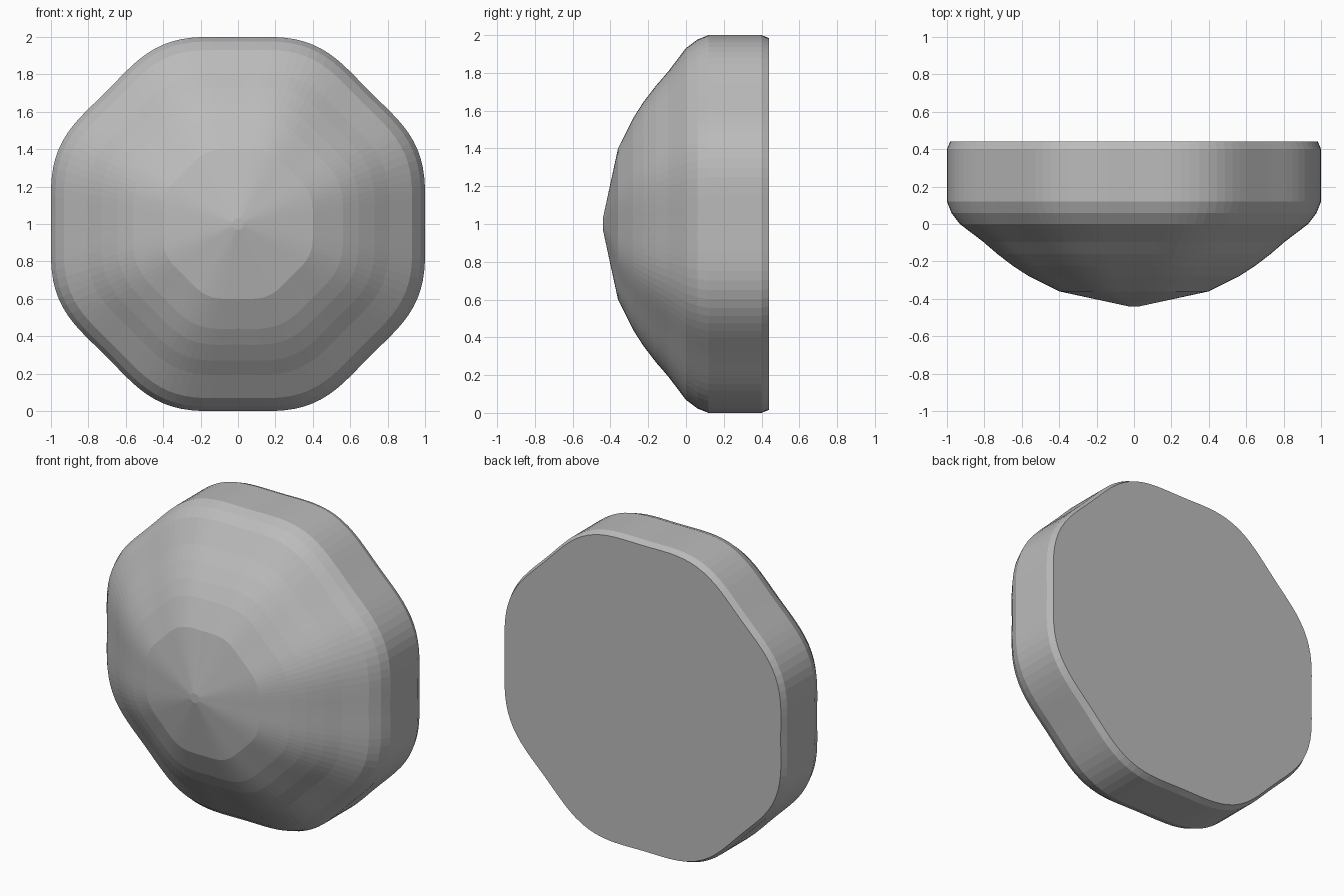
import bpy
import bmesh
import math

if "Cube" in bpy.data.objects:
    bpy.data.objects.remove(bpy.data.objects["Cube"])

SEGMENTS = 128

# Profile from the domed front to the flat back: (y position, radius)
PROFILE = [
    (-0.44, 0.03), (-0.36, 0.40), (-0.345, 0.43), (-0.28, 0.56),
    (-0.225, 0.645), (-0.16, 0.73), (-0.095, 0.805), (0.0, 0.93),
    (0.06, 0.975), (0.12, 0.999), (0.40, 0.999), (0.44, 0.982),
]


def ring(bm, y, radius):
    """Closed loop with a softly eight-cornered outline."""
    verts = []
    for i in range(SEGMENTS):
        a = 2 * math.pi * i / SEGMENTS
        r = radius * (1.02 - 0.02 * math.cos(8 * a))
        verts.append(bm.verts.new((r * math.cos(a), y, 1 + r * math.sin(a))))
    return verts


# Domed button body: lofted rings capped at both ends
bm = bmesh.new()
rings = [ring(bm, y, r) for y, r in PROFILE]
for a, b in zip(rings, rings[1:]):
    for i in range(SEGMENTS):
        j = (i + 1) % SEGMENTS
        bm.faces.new((a[i], a[j], b[j], b[i]))
bm.faces.new(rings[0])
bm.faces.new(rings[-1])
bmesh.ops.recalc_face_normals(bm, faces=bm.faces)

mesh = bpy.data.meshes.new("domed_button")
bm.to_mesh(mesh)
bm.free()

# Plain grey finish
grey = bpy.data.materials.new("grey")
grey.diffuse_color = (0.5, 0.5, 0.5, 1)
grey.use_nodes = True
grey.node_tree.nodes["Principled BSDF"].inputs["Base Color"].default_value = grey.diffuse_color
mesh.materials.append(grey)

button = bpy.data.objects.new("domed_button", mesh)
bpy.context.collection.objects.link(button)
